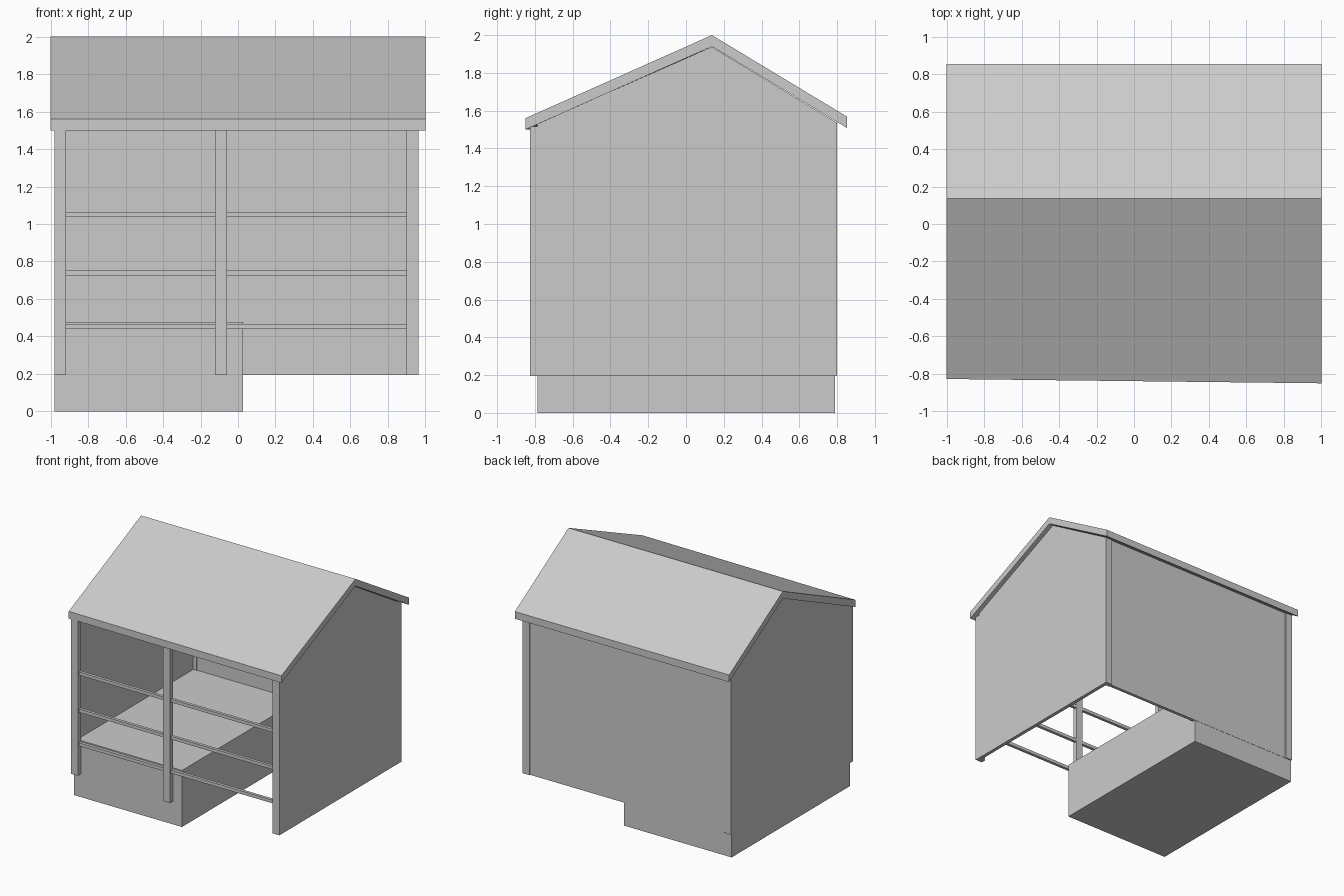
import bpy
import bmesh

cube = bpy.data.objects.get("Cube")
if cube:
    bpy.data.objects.remove(cube, do_unlink=True)

grey = bpy.data.materials.new("plain_grey")
grey.use_nodes = True
COLOUR = (0.6, 0.6, 0.6, 1)
grey.diffuse_color = COLOUR
grey.node_tree.nodes["Principled BSDF"].inputs["Base Color"].default_value = COLOUR


def extrude_x(name, start, end):
    """Solid between two matching (y, z) outlines, each given with its x."""
    bm = bmesh.new()
    rings = [[bm.verts.new((x, y, z)) for y, z in outline] for x, outline in (start, end)]
    bm.faces.new(rings[0])
    bm.faces.new(rings[1][::-1])
    count = len(rings[0])
    for i in range(count):
        j = (i + 1) % count
        bm.faces.new((rings[0][i], rings[1][i], rings[1][j], rings[0][j]))
    bmesh.ops.recalc_face_normals(bm, faces=bm.faces)
    mesh = bpy.data.meshes.new(name)
    bm.to_mesh(mesh)
    bm.free()
    mesh.materials.append(grey)
    obj = bpy.data.objects.new(name, mesh)
    bpy.context.collection.objects.link(obj)
    return obj


def box(name, x0, x1, y0, y1, z0, z1):
    outline = [(y0, z0), (y1, z0), (y1, z1), (y0, z1)]
    return extrude_x(name, (x0, outline), (x1, outline))


LEFT, RIGHT = 0.963, -0.98
FRONT, BACK = -0.825, 0.80
FLOOR, POST = 0.195, 0.063
RIDGE_Y = 0.137

# Solid base under one half
box("base_block", RIGHT + 0.001, 0.027, -0.785, 0.79, 0, 0.477)

# Gable end walls
gable = [(FRONT + 0.04, FLOOR), (BACK, FLOOR), (BACK, 1.535),
         (RIDGE_Y, 1.938), (FRONT + 0.04, 1.53)]
extrude_x("left_gable_wall", (LEFT - 0.03, gable), (LEFT, gable))
extrude_x("right_gable_wall", (RIGHT, gable), (RIGHT + 0.03, gable))

# Back wall set between the corner posts
box("back_wall", RIGHT + 0.03, LEFT - 0.03, 0.765, 0.792, FLOOR, 1.535)

# Posts
for side, x in (("right", RIGHT), ("left", LEFT - POST)):
    box(side + "_front_post", x, x + POST, FRONT, -0.785, FLOOR, 1.515)
    box(side + "_back_post", x, x + POST, 0.76, BACK, FLOOR, 1.535)
box("middle_front_post", -0.122, -0.058, FRONT, -0.785, FLOOR, 1.515)

# Front rails
for name, z in (("lower", 0.44), ("middle", 0.725), ("upper", 1.038)):
    box(name + "_rail", RIGHT + POST, LEFT - POST, -0.81, -0.785, z, z + 0.027)


# Pitched roof, with the front eave slightly out of square
def roof_outline(front_y):
    return [(front_y, 1.5), (RIDGE_Y, 1.94), (0.853, 1.508),
            (0.853, 1.568), (RIDGE_Y, 2.0), (front_y, 1.56)]


extrude_x("roof", (-1, roof_outline(-0.827)), (1, roof_outline(-0.85)))
